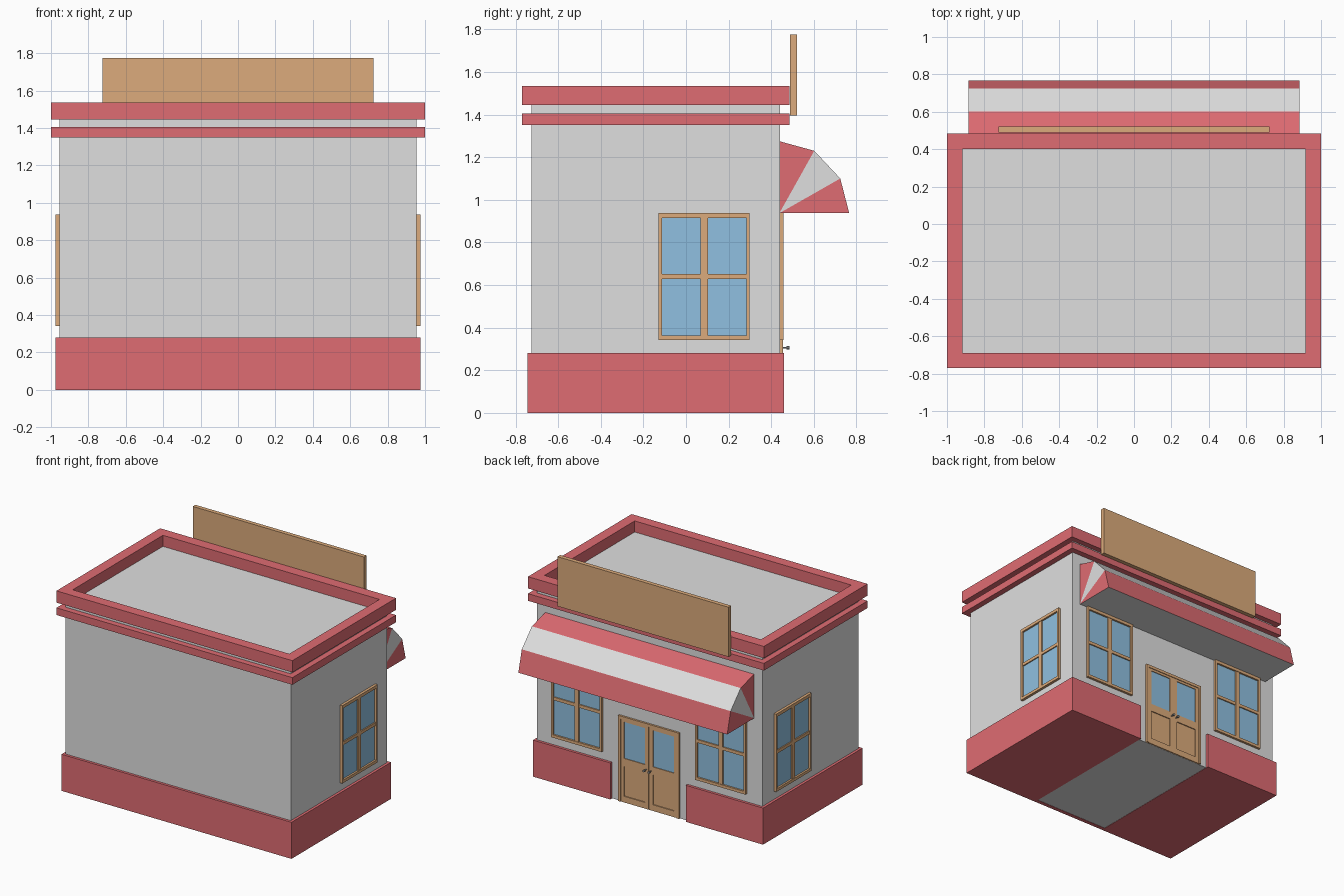
import bpy, bmesh, math
from mathutils import Matrix

if "Cube" in bpy.data.objects:
    bpy.data.objects.remove(bpy.data.objects["Cube"])


def material(name, rgb):
    m = bpy.data.materials.new(name)
    m.diffuse_color = (*rgb, 1)
    m.use_nodes = True
    m.node_tree.nodes["Principled BSDF"].inputs["Base Color"].default_value = m.diffuse_color
    return m


GREY = material("light grey plaster", (0.74, 0.74, 0.74))
RED = material("red trim", (0.74, 0.15, 0.17))
WOOD = material("tan wood", (0.72, 0.41, 0.20))
GLASS = material("blue glass", (0.28, 0.53, 0.75))
METAL = material("grey metal", (0.30, 0.30, 0.30))


def finish(name, bm, mats, matrix=Matrix()):
    bm.transform(matrix)
    bmesh.ops.recalc_face_normals(bm, faces=bm.faces)
    me = bpy.data.meshes.new(name)
    bm.to_mesh(me)
    bm.free()
    for m in mats:
        me.materials.append(m)
    ob = bpy.data.objects.new(name, me)
    bpy.context.collection.objects.link(ob)
    return ob


def add_box(bm, x, y, z, mat=0):
    """Box from (min, max) pairs."""
    mtx = Matrix.Translation((sum(x) / 2, sum(y) / 2, sum(z) / 2)) @ \
        Matrix.Diagonal((x[1] - x[0], y[1] - y[0], z[1] - z[0], 1))
    res = bmesh.ops.create_cube(bm, size=1, matrix=mtx)
    for f in {f for v in res["verts"] for f in v.link_faces}:
        f.material_index = mat


def box(name, x, y, z, mat):
    bm = bmesh.new()
    add_box(bm, x, y, z)
    return finish(name, bm, [mat])


# Walls and flat roof
box("walls_and_roof", (-0.955, 0.955), (-0.725, 0.44), (0.002, 1.45), GREY)

# Red plinth, open at the doorway
for side, x in (("right", (0.32, 0.975)), ("left", (-0.975, -0.32))):
    box("plinth_" + side, x, (-0.745, 0.46), (0, 0.28), RED)
box("plinth_rear", (-0.32, 0.32), (-0.745, -0.715), (0, 0.28), RED)

# Cornice: lower band, and parapet ring around the roof
box("cornice_lower_band", (-1, 1), (-0.77, 0.485), (1.35, 1.405), RED)
bm = bmesh.new()
loops = []
for (x, y0, y1), z in (((1, -0.77, 0.485), 1.445), ((1, -0.77, 0.485), 1.535),
                       ((0.918, -0.69, 0.402), 1.535), ((0.918, -0.69, 0.402), 1.445)):
    loops.append([bm.verts.new((a, b, z)) for a, b in ((-x, y0), (x, y0), (x, y1), (-x, y1))])
for i in range(4):
    a, b = loops[i], loops[(i + 1) % 4]
    for j in range(4):
        k = (j + 1) % 4
        bm.faces.new((a[j], a[k], b[k], b[j]))
finish("parapet", bm, [RED])

# Sign board
box("sign_board", (-0.725, 0.725), (0.488, 0.52), (1.395, 1.775), WOOD)

# Striped awning: fan-shaped profile swept along x
bm = bmesh.new()
rim = [(0.438, 1.275), (0.602, 1.23), (0.724, 1.10), (0.766, 0.937)]
hub = (0.438, 0.937)
ends = [[bm.verts.new((x, *p)) for p in rim + [hub]] for x in (-0.885, 0.885)]
a, b = ends
for i in range(3):
    stripe = i % 2
    bm.faces.new((a[i], a[i + 1], b[i + 1], b[i])).material_index = stripe
    for e in ends:
        bm.faces.new((e[i], e[i + 1], e[4])).material_index = stripe
bm.faces.new((a[3], a[4], b[4], b[3])).material_index = 1   # underside
bm.faces.new((a[4], a[0], b[0], b[4])).material_index = 1   # against the wall
finish("awning", bm, [RED, GREY])


# Four-pane windows, built facing +y then placed on a wall
def window(name, matrix):
    bm = bmesh.new()
    w, z0, z1, t = 0.214, 0.342, 0.938, 0.016
    for s in (-1, 1):
        add_box(bm, sorted((s * w, s * (w - t))), (-0.01, 0.018), (z0, z1))
    for z in ((z0, z0 + 0.022), (z1 - 0.024, z1)):
        add_box(bm, (-w + t, w - t), (-0.01, 0.018), z)
    add_box(bm, (-0.018, 0.018), (-0.01, 0.014), (z0 + 0.022, z1 - 0.024))
    add_box(bm, (-w + t, w - t), (-0.01, 0.013), (0.628, 0.652))
    add_box(bm, (-w + t, w - t), (-0.002, 0.004), (z0 + 0.01, z1 - 0.01), 1)
    finish(name, bm, [WOOD, GLASS], matrix)


for s, side in ((1, "right"), (-1, "left")):
    window("shop_window_" + side, Matrix.Translation((s * 0.61, 0.44, 0)))
    window("side_window_" + side, Matrix.Translation((s * 0.957, 0.085, 0)) @
           Matrix.Rotation(-s * math.pi / 2, 4, 'Z'))

# Double door: frame, two leaves with glass above and sunk panel below
bm = bmesh.new()
add_box(bm, (-0.258, 0.258), (0.43, 0.4425), (0.003, 0.66))
add_box(bm, (-0.258, 0.258), (0.43, 0.455), (0.638, 0.66))
for s in (-1, 1):
    def span(p, q):
        return sorted((s * p, s * q))
    add_box(bm, span(0.238, 0.258), (0.43, 0.455), (0.003, 0.638))
    for p, q in ((0.002, 0.034), (0.212, 0.238)):
        add_box(bm, span(p, q), (0.43, 0.45), (0.003, 0.638))
    for z in ((0.003, 0.05), (0.28, 0.34), (0.62, 0.638)):
        add_box(bm, span(0.034, 0.212), (0.43, 0.45), z)
    add_box(bm, span(0.034, 0.212), (0.44, 0.4445), (0.34, 0.62), 1)
finish("double_door", bm, [WOOD, GLASS])

# Door knobs
for s, side in ((1, "right"), (-1, "left")):
    bm = bmesh.new()
    turn = Matrix.Rotation(-math.pi / 2, 4, 'X')
    for y, r, h in ((0.46, 0.004, 0.024), (0.478, 0.009, 0.014)):
        bmesh.ops.create_cone(bm, cap_ends=True, segments=10, radius1=r, radius2=r, depth=h,
                              matrix=Matrix.Translation((s * 0.021, y, 0.306)) @ turn)
    finish("door_knob_" + side, bm, [METAL])
